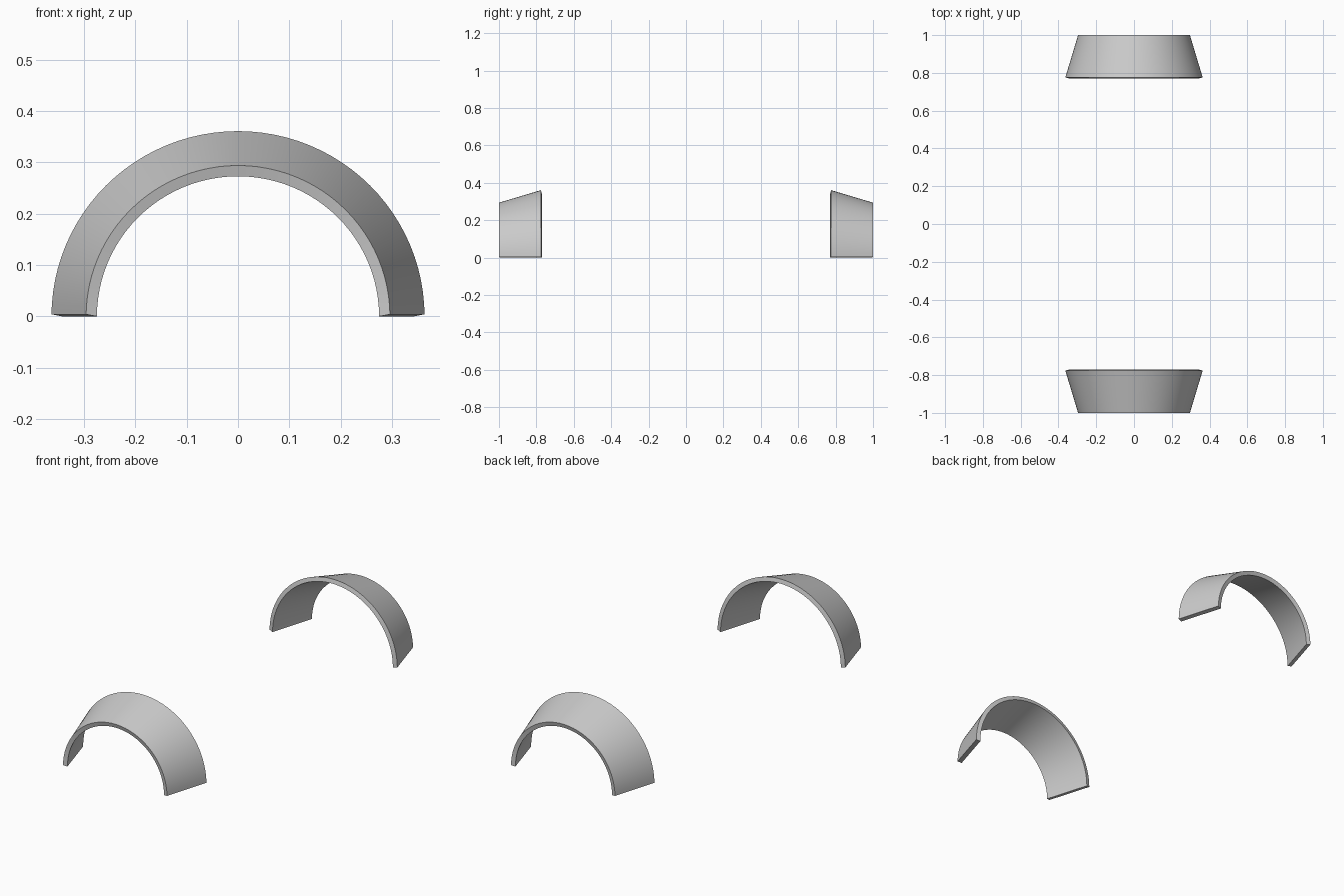
import bpy, bmesh, math

if "Cube" in bpy.data.objects:
    bpy.data.objects.remove(bpy.data.objects["Cube"])

SEGMENTS = 48
# wall cross-section (distance from centre along y, radius), outer then inner
PROFILE = [(1.0, 0.294), (0.776, 0.361), (0.770, 0.340), (0.994, 0.273)]
OUTER_LIFT = 0.004   # end faces lean up slightly on the outer side
WIDEN = 1.007


def tapered_arch(name, side):
    bm = bmesh.new()
    rings = []
    for i in range(SEGMENTS + 1):
        a = math.pi * i / SEGMENTS
        ring = []
        for k, (y, r) in enumerate(PROFILE):
            z = r * math.sin(a)
            if i in (0, SEGMENTS):
                z = OUTER_LIFT if k < 2 else 0.0
            ring.append(bm.verts.new((r * math.cos(a) * WIDEN, side * y, z)))
        rings.append(ring)
    # walls swept around the half circle
    for a, b in zip(rings, rings[1:]):
        for k in range(4):
            n = (k + 1) % 4
            bm.faces.new((a[k], a[n], b[n], b[k]))
    # feet
    bm.faces.new(rings[0])
    bm.faces.new(rings[-1])
    bmesh.ops.recalc_face_normals(bm, faces=bm.faces)
    mesh = bpy.data.meshes.new(name)
    bm.to_mesh(mesh)
    bm.free()
    obj = bpy.data.objects.new(name, mesh)
    bpy.context.collection.objects.link(obj)
    bpy.ops.object.select_all(action='DESELECT')
    bpy.context.view_layer.objects.active = obj
    obj.select_set(True)
    bpy.ops.object.shade_smooth_by_angle(angle=math.radians(30))
    return obj


# two facing half-cone shells
tapered_arch("front_arch", -1)
tapered_arch("back_arch", 1)
